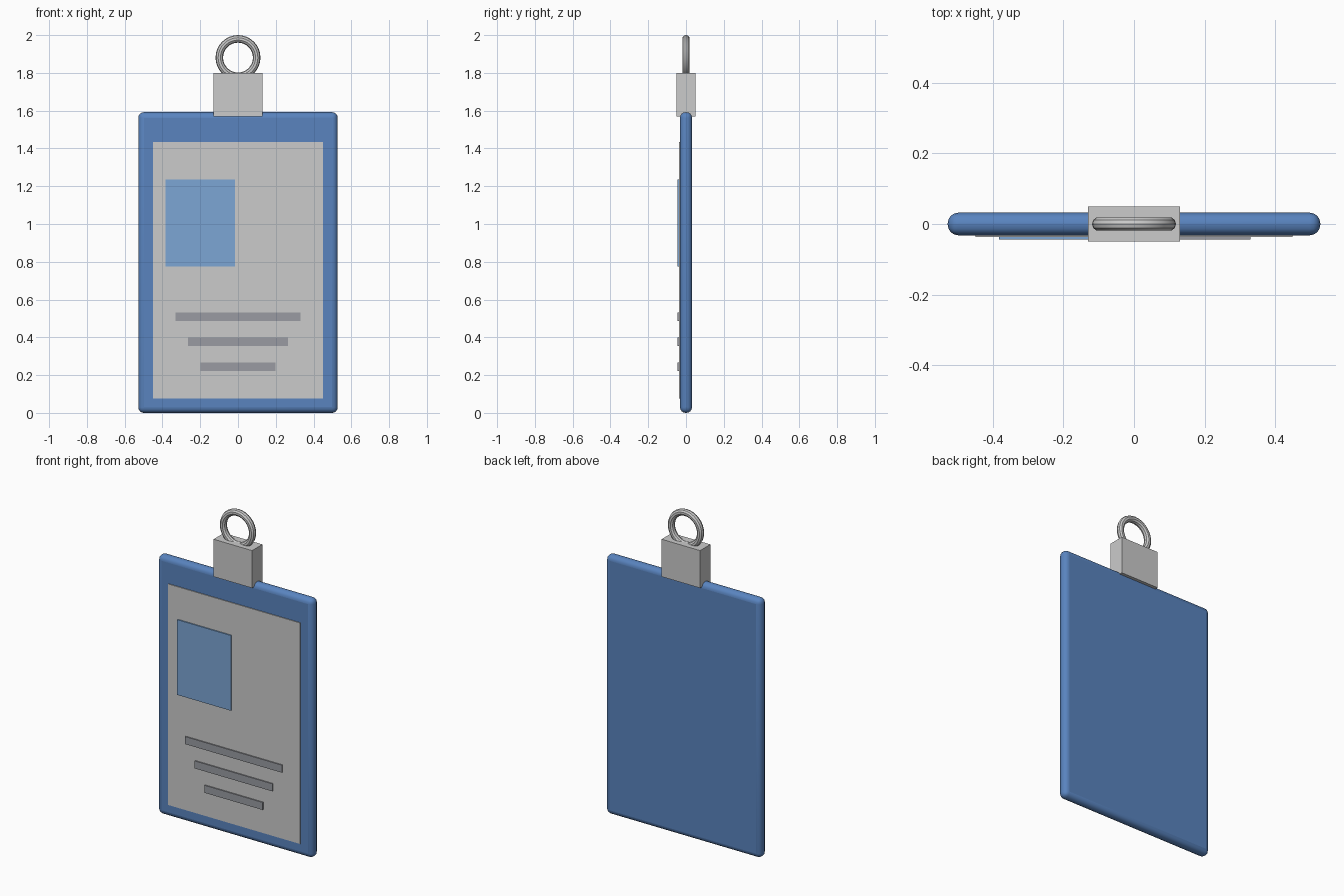
import bpy
import math

if "Cube" in bpy.data.objects:
    bpy.data.objects.remove(bpy.data.objects["Cube"])


def material(name, rgb):
    m = bpy.data.materials.new(name)
    m.diffuse_color = (*rgb, 1)
    m.use_nodes = True
    m.node_tree.nodes["Principled BSDF"].inputs["Base Color"].default_value = m.diffuse_color
    return m


def box(name, x, y, z, mat=None):
    """Axis-aligned box from (min, max) pairs."""
    spans = (x, y, z)
    bpy.ops.mesh.primitive_cube_add(size=1, location=[(a + b) / 2 for a, b in spans])
    ob = bpy.context.object
    ob.name = name
    ob.scale = [b - a for a, b in spans]
    bpy.ops.object.transform_apply(location=False, rotation=False, scale=True)
    if mat:
        ob.data.materials.append(mat)
    return ob


blue = material("holder_blue", (0.10, 0.23, 0.52))
light_blue = material("photo_blue", (0.20, 0.38, 0.66))
pale = material("card_pale", (0.80, 0.80, 0.80))
dark = material("line_grey", (0.32, 0.33, 0.36))

# Rounded holder
holder = box("badge_holder", (-0.528, 0.528), (-0.032, 0.032), (0, 1.592), blue)
bevel = holder.modifiers.new("round_edges", 'BEVEL')
bevel.width = 0.03
bevel.segments = 4
bpy.ops.object.shade_smooth_by_angle(angle=math.radians(35))

# Card insert, photo and printed bars
box("card_insert", (-0.449, 0.449), (-0.037, -0.028), (0.077, 1.435), pale)
box("photo_panel", (-0.383, -0.017), (-0.044, -0.034), (0.774, 1.236), light_blue)
for i, half in enumerate((0.33, 0.264, 0.198)):
    z = 0.509 - i * 0.132
    box(f"info_bar_{i + 1}", (-half, half), (-0.044, -0.034), (z - 0.023, z + 0.023), dark)

# Clip block gripping the top edge
box("clip", (-0.131, 0.131), (-0.05, 0.05), (1.57, 1.80))

# Hanging ring
bpy.ops.mesh.primitive_torus_add(
    major_radius=0.099, minor_radius=0.02, major_segments=32, minor_segments=10,
    location=(0, 0, 1.881), rotation=(math.pi / 2, 0, 0))
bpy.context.object.name = "hanging_ring"
bpy.ops.object.shade_smooth_by_angle(angle=math.radians(30))
